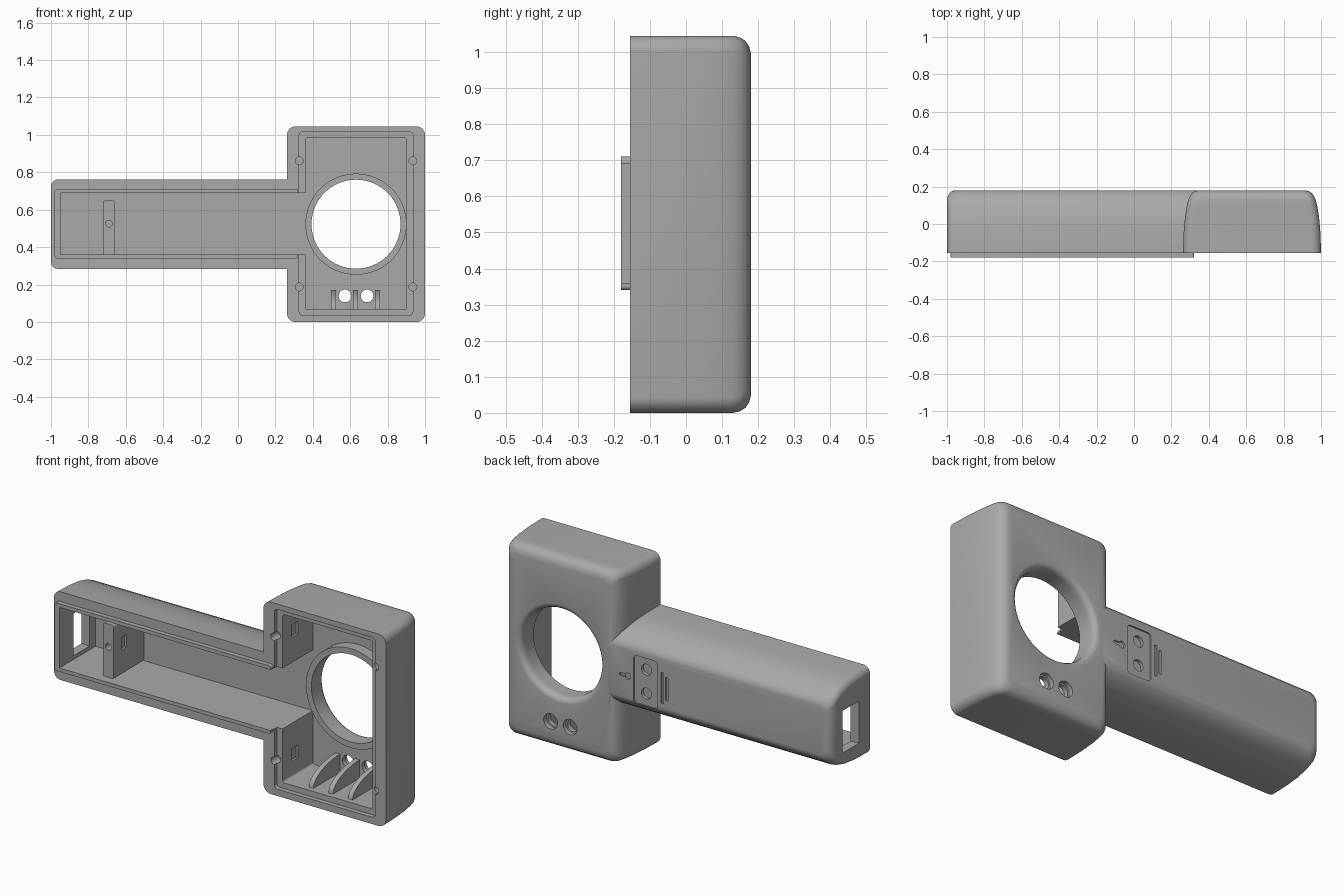
import bpy, bmesh
from math import sin, cos, pi, radians
from mathutils import Vector

cube = bpy.data.objects.get("Cube")
if cube:
    bpy.data.objects.remove(cube)

grey = bpy.data.materials.new("plain grey")
grey.use_nodes = True
grey.diffuse_color = (0.4, 0.4, 0.4, 1)
grey.node_tree.nodes["Principled BSDF"].inputs["Base Color"].default_value = (0.4, 0.4, 0.4, 1)

FRONT, BACK, FLOOR = -0.155, 0.18, 0.13
CX, CZ = 0.631, 0.5225          # centre of the head


def skin(name, rings):
    """Solid through a row of closed rings, capped at both ends."""
    bm = bmesh.new()
    loops = [[bm.verts.new(p) for p in ring] for ring in rings]
    n = len(loops[0])
    for a, b in zip(loops, loops[1:]):
        for i in range(n):
            j = (i + 1) % n
            bm.faces.new((a[i], a[j], b[j], b[i]))
    bm.faces.new(loops[0])
    bm.faces.new(loops[-1][::-1])
    bmesh.ops.recalc_face_normals(bm, faces=bm.faces)
    mesh = bpy.data.meshes.new(name)
    bm.to_mesh(mesh)
    bm.free()
    mesh.materials.append(grey)
    ob = bpy.data.objects.new(name, mesh)
    bpy.context.collection.objects.link(ob)
    return ob


def rect(y, x0, x1, z0, z1, r=0.0, seg=8):
    """Rounded rectangle at depth y."""
    if r == 0:
        return [Vector(p) for p in ((x0, y, z0), (x1, y, z0), (x1, y, z1), (x0, y, z1))]
    pts = []
    corners = ((x1 - r, z1 - r), (x0 + r, z1 - r), (x0 + r, z0 + r), (x1 - r, z0 + r))
    for k, (x, z) in enumerate(corners):
        for i in range(seg + 1):
            a = (k + i / seg) * pi / 2
            pts.append(Vector((x + r * cos(a), y, z + r * sin(a))))
    return pts


def circle(y, r, x, z, n=32):
    return [Vector((x + r * cos(2 * pi * i / n), y, z + r * sin(2 * pi * i / n))) for i in range(n)]


def block(name, x, y, z, r=0.0):
    return skin(name, [rect(d, *x, *z, r) for d in y])


def rod(name, x, z, r, y, n=32):
    return skin(name, [circle(d, r, x, z, n) for d in y])


def combine(ob, tool, op="DIFFERENCE", keep=False):
    mod = ob.modifiers.new(op, "BOOLEAN")
    mod.operation, mod.solver, mod.object = op, "EXACT", tool
    bpy.context.view_layer.objects.active = ob
    bpy.ops.object.modifier_apply(modifier=mod.name)
    if not keep:
        bpy.data.objects.remove(tool)


# Head: bowed sides, flat top and bottom, rounded back edge
head = ((FRONT, .369, .5225), (-.05, .366, .5225), (.04, .358, .5225), (.10, .348, .5225),
        (.13, .340, .5225), (.15, .331, .518), (.165, .320, .508), (.175, .306, .493), (BACK, .288, .473))
housing = skin("housing", [rect(y, CX - w, CX + w, CZ - h, CZ + h, .045) for y, w, h in head])

# Handle: arched back, rounded outer end
handle = ((FRONT, -1, .24), (-.05, -1, .237), (.03, -1, .228), (.09, -1, .212), (.13, -1, .194),
          (.15, -.995, .180), (.168, -.984, .162), (.177, -.971, .147), (BACK, -.955, .132))
combine(housing, skin("handle", [rect(y, x, .35, CZ - h, CZ + h, .04) for y, x, h in handle]), "UNION")

# Raised lip round the handle opening
combine(housing, block("lip", (-.98, .322), (-.18, 0), (.34, .71), .012), "UNION")

# Cavities and the stepped seat for the cover
combine(housing, block("handle_cavity", (-.95, .42), (-.3, FLOOR), (.36, .69)))
combine(housing, block("cover_seat", (CX - .304, CX + .304), (-.3, -.13), (.037, 1.016), .02))
combine(housing, block("head_cavity", (CX - .271, CX + .271), (-.3, FLOOR), (.068, .984), .012))

# Window in the handle end
combine(housing, block("end_window", (-1.1, -.9), (-.06, .08), (.38, .61)))

# Large opening with a rounded back edge, and its inner ring
ring = rod("opening_ring", CX, CZ, .2705, (.07, FLOOR + .01), 64)
bore = skin("bore", [circle(y, r, CX, CZ, 64) for y, r in
                     ((-.3, .238), (.15, .238), (.162, .241), (.172, .248), (.178, .257), (.1801, .268), (.3, .268))])
combine(housing, bore, keep=True)
combine(ring, bore)

# Two countersunk holes below the opening
for x in (.572, .69):
    hole = skin("hole", [circle(y, r, x, .139, 24) for y, r in
                         ((.0, .034), (.155, .034), (.156, .042), (.3, .042))])
    combine(housing, hole)

# Screw holes on the cover seat, with latch notches in the side walls
for side in (-1, 1):
    for z in (.187, .861):
        combine(housing, rod("screw", CX + side * .304, z, .021, (-.3, -.09), 20))
        x = CX + side * .271
        combine(housing, block("notch", (x - .012, x + .012), (-.05, 0), (z - .035, z + .035)))

# Shallow controls engraved in the back: panel, dials, grooves, keyhole
ENGRAVE = (.172, .3)
combine(housing, block("panel", (.045, .19), ENGRAVE, (.375, .635), .02))
for z in (.44, .57):
    combine(housing, rod("dial", .1175, z, .03, (.155, .3), 24))
for x, h in ((.017, .085), (-.010, .065)):
    combine(housing, block("groove", (x - .007, x + .007), ENGRAVE, (.5 - h, .5 + h), .006))
combine(housing, block("key_slot", (.225, .275), ENGRAVE, (.502, .518), .007))
combine(housing, rod("key_hole", .225, .51, .018, (.17, .3), 20))

# Post across the handle cavity
post = block("handle_post", (-.722, -.658), (-.13, FLOOR + .01), (.355, .65), .015)
combine(post, rod("post_hole", -.69, .525, .018, (-.3, -.03), 20))
combine(post, block("post_notch", (-.67, -.6), (-.06, -.02), (.49, .56)))

# Curved gussets beside the two holes
gussets = []
for k in range(3):
    x = .497 + k * .118
    arc = [(FLOOR + .01 - .24 * cos(a), .068 + .1 * sin(a)) for a in (i * pi / 20 for i in range(11))]
    outline = arc + [(FLOOR + .01, .06), (-.10, .06)]
    gussets.append(skin(f"gusset_{k + 1}", [[Vector((d, y, z)) for y, z in outline] for d in (x, x + .027)]))

# Smooth curves, crisp edges
bpy.ops.object.select_all(action="DESELECT")
for ob in [housing, ring, post] + gussets:
    ob.select_set(True)
bpy.context.view_layer.objects.active = housing
bpy.ops.object.shade_smooth_by_angle(angle=radians(28))
